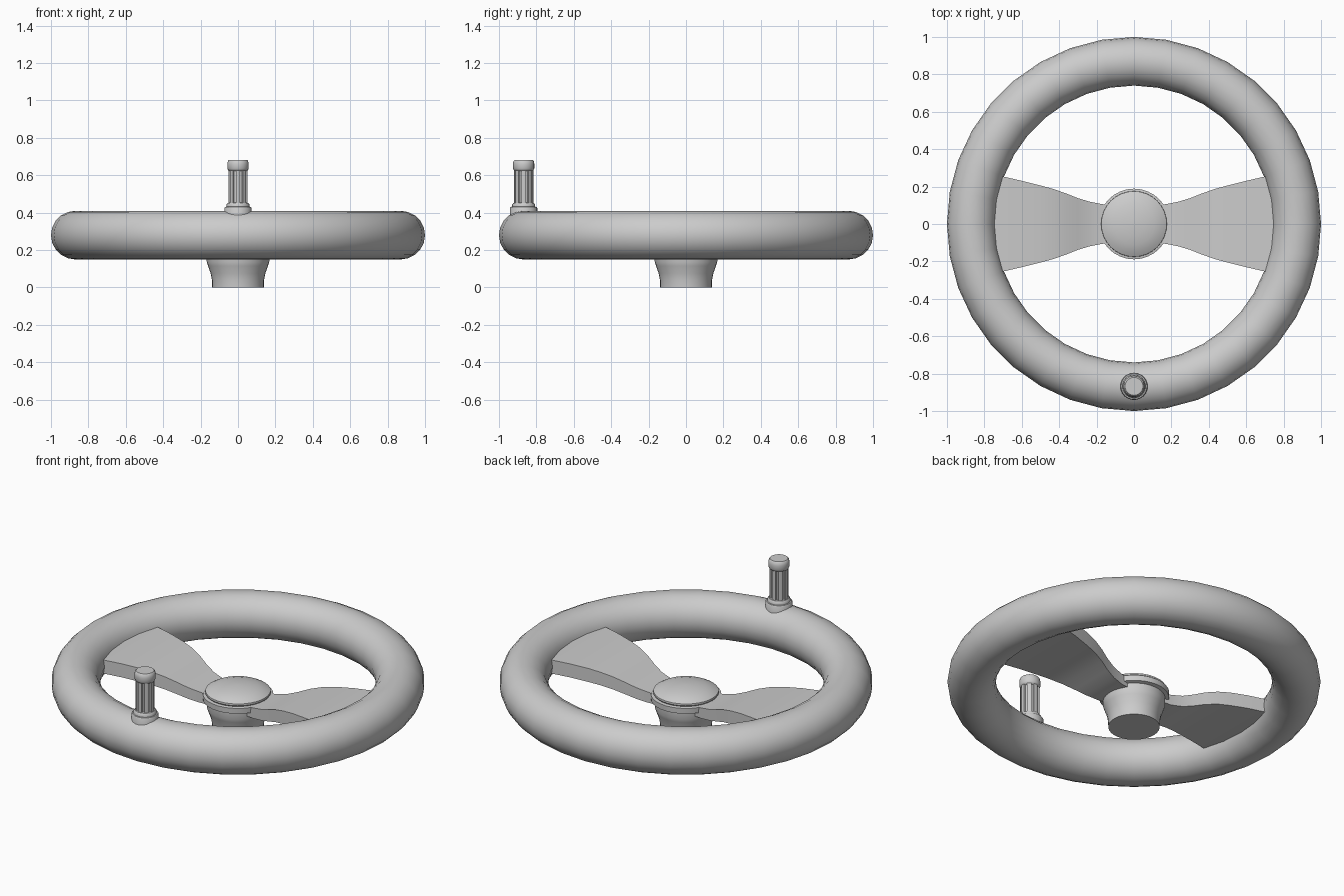
import bpy, bmesh
from math import sin, cos, pi, radians

if "Cube" in bpy.data.objects:
    bpy.data.objects.remove(bpy.data.objects["Cube"])


def finish(name, bm, angle=35):
    bmesh.ops.recalc_face_normals(bm, faces=bm.faces)
    me = bpy.data.meshes.new(name)
    bm.to_mesh(me)
    bm.free()
    me.shade_smooth()
    me.set_sharp_from_angle(angle=radians(angle))
    ob = bpy.data.objects.new(name, me)
    bpy.context.collection.objects.link(ob)
    return ob


def loft(bm, rings, closed=False):
    """Skin rings of points; cap both ends unless the loop is closed."""
    vs = [[bm.verts.new(p) for p in r] for r in rings]
    n, m = len(vs), len(vs[0])
    for i in range(n if closed else n - 1):
        a, b = vs[i], vs[(i + 1) % n]
        for j in range(m):
            k = (j + 1) % m
            bm.faces.new((a[j], a[k], b[k], b[j]))
    if not closed:
        bm.faces.new(vs[0])
        bm.faces.new(vs[-1])


def lathe(name, profile, seg, centre=(0, 0), closed=False):
    """Spin an (r, z) profile around a vertical axis."""
    bm = bmesh.new()
    loft(bm, [[(centre[0] + r * cos(2 * pi * j / seg),
                centre[1] + r * sin(2 * pi * j / seg), z)
               for j in range(seg)] for r, z in profile], closed)
    return finish(name, bm)


# Rim: round-section ring
R, T, Z = 0.87, 0.13, 0.28
section = [(R + T * cos(2 * pi * i / 20), Z + T * sin(2 * pi * i / 20)) for i in range(20)]
lathe("rim", section, 36, closed=True)

# Hub: flared boss with a stepped collar
lathe("hub", [(0.138, 0), (0.139, 0.04), (0.146, 0.075), (0.16, 0.115), (0.167, 0.135),
              (0.168, 0.175), (0.188, 0.18), (0.189, 0.212), (0.17, 0.216)], 32)

# Hub cap: shallow dome
lathe("hub_cap", [(0.165, 0.205), (0.176, 0.222), (0.175, 0.232), (0.15, 0.246),
                  (0.11, 0.259), (0.06, 0.267), (0.012, 0.27)], 32)

# Spokes: stations of (x, half width, top z, thickness), mirrored
stations = [(0.10, 0.10, 0.213, 0.06), (0.17, 0.106, 0.214, 0.062), (0.24, 0.12, 0.228, 0.066),
            (0.30, 0.138, 0.25, 0.07), (0.36, 0.162, 0.275, 0.074), (0.43, 0.187, 0.295, 0.077),
            (0.50, 0.206, 0.307, 0.08), (0.60, 0.231, 0.316, 0.08), (0.70, 0.254, 0.32, 0.08),
            (0.77, 0.268, 0.321, 0.08)]
for side, name in ((1, "spoke_right"), (-1, "spoke_left")):
    bm = bmesh.new()
    loft(bm, [[(side * x, -w, z - t), (side * x, w, z - t), (side * x, w, z), (side * x, -w, z)]
              for x, w, z, t in stations])
    finish(name, bm)

# Handle: flange, fluted grip and end knob
POS = (0, -0.868)
lathe("handle_flange", [(0.073, 0.36), (0.073, 0.425), (0.069, 0.431), (0.062, 0.432),
                        (0.061, 0.444), (0.055, 0.452), (0.04, 0.455)], 24, POS)
lathe("handle_knob", [(0.045, 0.622), (0.052, 0.626), (0.057, 0.636), (0.057, 0.66),
                      (0.054, 0.676), (0.048, 0.682)], 24, POS)

bm = bmesh.new()
FLUTES = 8
outline = []
for i in range(FLUTES):
    for off, r in ((-0.30, 0.051), (0, 0.052), (0.30, 0.051), (0.36, 0.043), (0.64, 0.043)):
        a = 2 * pi * (i + off) / FLUTES
        outline.append((POS[0] + r * cos(a), POS[1] + r * sin(a)))
loft(bm, [[(x, y, z) for x, y in outline] for z in (0.44, 0.635)])
finish("handle_grip", bm)
